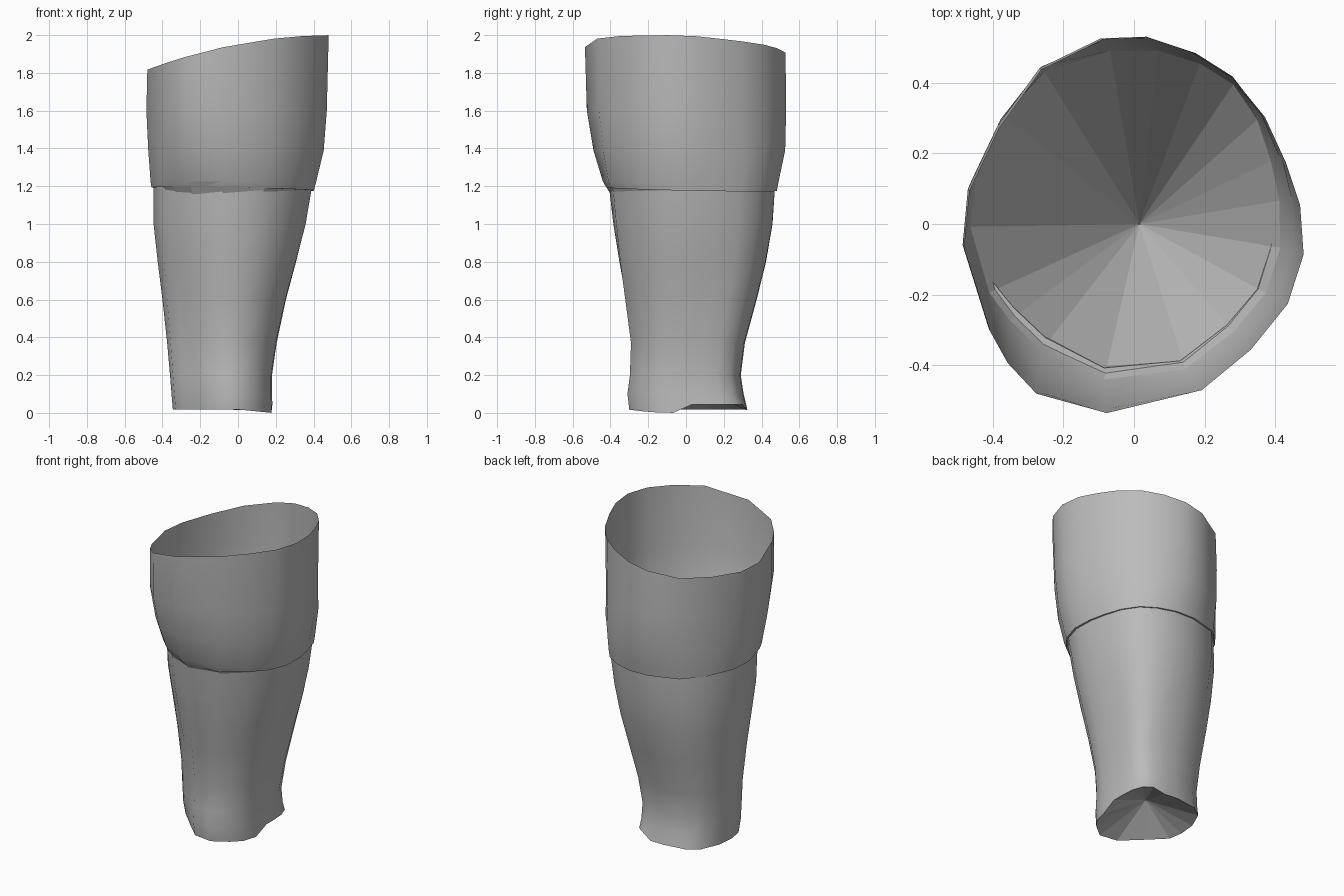
import bpy
import bmesh
import math

if "Cube" in bpy.data.objects:
    bpy.data.objects.remove(bpy.data.objects["Cube"], do_unlink=True)

grey = bpy.data.materials.new("plain grey")
grey.use_nodes = True
tone = (0.5, 0.5, 0.5, 1)
grey.diffuse_color = tone
grey.node_tree.nodes["Principled BSDF"].inputs["Base Color"].default_value = tone

# Cross-section outlines of the cuff opening and of the ankle opening
CUFF = [(.48, -.08), (.47, .06), (.43, .18), (.37, .31), (.28, .42),
        (.17, .49), (.04, .535), (-.09, .53), (-.265, .445), (-.385, .28),
        (-.47, .1), (-.485, -.06), (-.41, -.3), (-.36, -.39), (-.28, -.475),
        (-.08, -.53), (.19, -.465), (.33, -.35), (.435, -.22)]
ANKLE = [(.175, -.07), (.18, .03), (.18, .11), (.175, .19), (.15, .26),
         (.1, .295), (.03, .315), (-.07, .32), (-.21, .3), (-.285, .245),
         (-.335, .13), (-.345, .02), (-.33, -.07), (-.28, -.12), (-.21, -.19),
         (-.11, -.285), (.01, -.3), (.1, -.225), (.15, -.16)]


def unit(outline):
    """Scale an outline into the unit square."""
    xs, ys = zip(*outline)
    return [((x - min(xs)) / (max(xs) - min(xs)),
             (y - min(ys)) / (max(ys) - min(ys))) for x, y in outline]


SHAPES = list(zip(unit(CUFF), unit(ANKLE)))


def ring(z, left, right, front, back, blend):
    """One level; z is a height or a function, blend goes from cuff to ankle."""
    points = []
    for (cx, cy), (ax, ay) in SHAPES:
        x = left + (right - left) * (cx + (ax - cx) * blend)
        y = front + (back - front) * (cy + (ay - cy) * blend)
        points.append((x, y, z(x, y) if callable(z) else z))
    return points


def top_edge(x, y):
    return 1.952 + .19 * x - .19 * x * x - .1 * max(y, 0)


def cuff_edge(x, y):
    return 1.185 - .02 * x - .02 * y


def ankle_edge(x, y):
    return .045 if x > .05 and y > -.06 else .018 - .1 * max(x, 0)


def loft(name, rings, angle):
    bm = bmesh.new()
    loops = [[bm.verts.new(p) for p in points] for points in rings]
    count = len(SHAPES)
    for low, high in zip(loops, loops[1:]):
        for i in range(count):
            j = (i + 1) % count
            bm.faces.new((low[i], low[j], high[j], high[i]))
    mesh = bpy.data.meshes.new(name)
    bm.to_mesh(mesh)
    bm.free()
    mesh.materials.append(grey)
    obj = bpy.data.objects.new(name, mesh)
    bpy.context.collection.objects.link(obj)
    bpy.ops.object.select_all(action='DESELECT')
    obj.select_set(True)
    bpy.context.view_layer.objects.active = obj
    bpy.ops.object.shade_smooth_by_angle(angle=math.radians(angle))


# Tapering lower sleeve with an uneven bottom edge
ankle_rim = ring(ankle_edge, -.345, .182, -.3, .325, 1)
sleeve_top = ring(cuff_edge, -.447, .392, -.417, .472, .45)
loft("lower_sleeve", [
    ankle_rim,
    ring(.1, -.352, .18, -.31, .305, 1),
    ring(.2, -.36, .18, -.297, .29, 1),
    ring(.37, -.375, .205, -.293, .312, .95),
    ring(.6, -.4, .255, -.33, .375, .8),
    ring(.8, -.425, .31, -.365, .425, .65),
    ring(1, -.447, .362, -.395, .46, .5),
    sleeve_top], 50)

# Wider upper cuff with a slanted open top and a turned-in lower lip
cuff_base = ring(1.225, -.463, .417, -.448, .493, .35)
loft("upper_cuff", [
    sleeve_top,
    ring(cuff_edge, -.458, .405, -.432, .483, .4),
    cuff_base,
    ring(1.39, -.475, .455, -.493, .526, .12),
    ring(1.6, -.485, .47, -.525, .53, 0),
    ring(top_edge, -.48, .48, -.535, .527, 0)], 50)

# Funnel closing the inside of the cuff, narrowing to a point
loft("inner_funnel", [
    ring(.5, .013, .017, -.002, .002, .35),
    cuff_base], 5)

# Hollow cap rising to a point inside the ankle opening
loft("ankle_cap", [
    ankle_rim,
    ring(.16, -.092, -.088, -.002, .002, 1)], 5)
